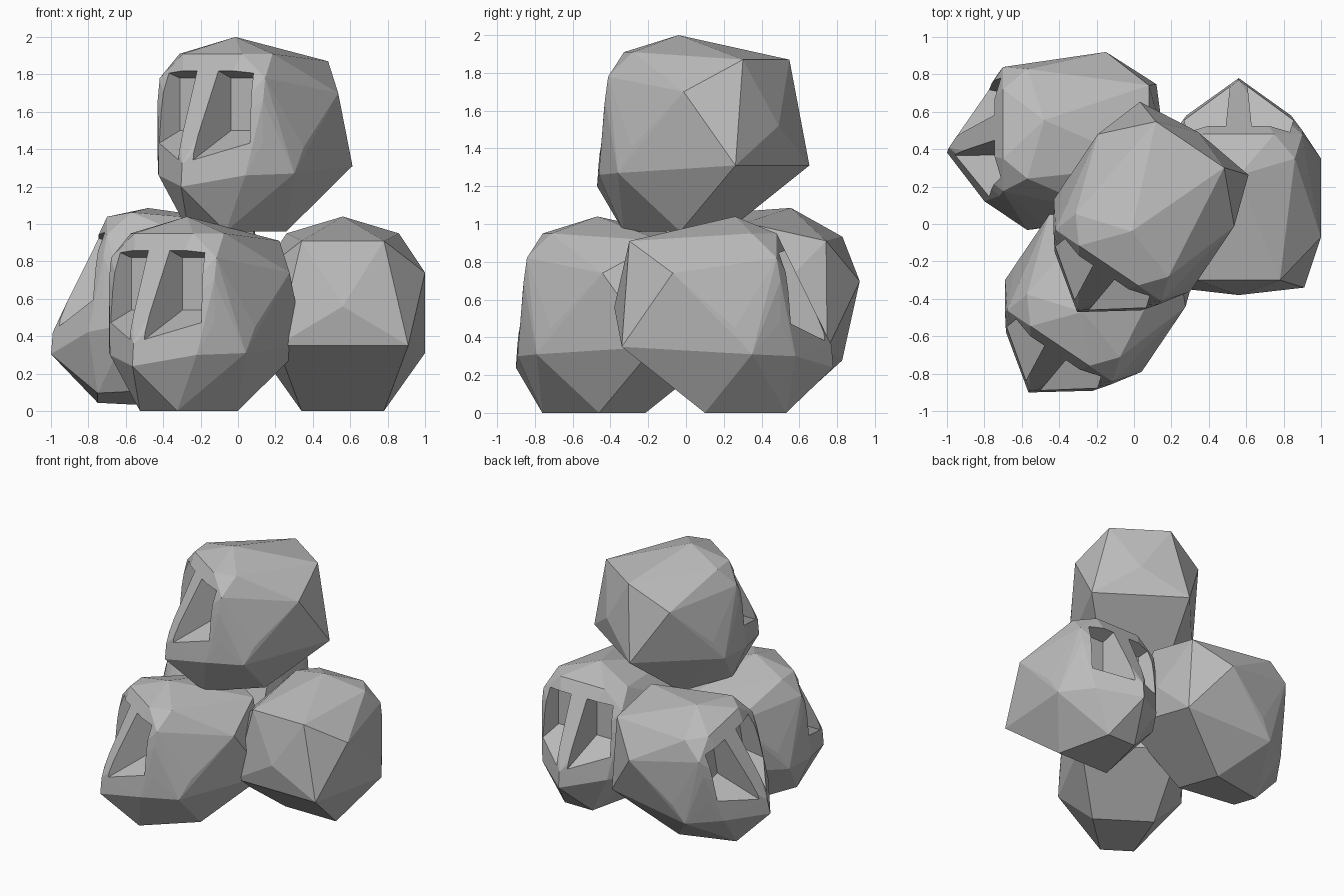
import bpy, bmesh
from math import radians
from mathutils import Matrix

cube = bpy.data.objects.get("Cube")
if cube:
    bpy.data.objects.remove(cube)

grey = bpy.data.materials.new("stone_grey")
grey.use_nodes = True
colour = (0.5, 0.5, 0.5, 1)
grey.diffuse_color = colour
grey.node_tree.nodes["Principled BSDF"].inputs["Base Color"].default_value = colour


def hull(name, points, mirror=True):
    """Faceted solid wrapped around points, mirrored across x."""
    bm = bmesh.new()
    for x, y, z in points:
        bm.verts.new((x, y, z))
        if mirror and x:
            bm.verts.new((-x, y, z))
    bmesh.ops.convex_hull(bm, input=bm.verts)
    bmesh.ops.delete(bm, geom=[v for v in bm.verts if not v.link_faces], context='VERTS')
    bmesh.ops.recalc_face_normals(bm, faces=bm.faces)
    mesh = bpy.data.meshes.new(name)
    bm.to_mesh(mesh)
    bm.free()
    mesh.materials.append(grey)
    ob = bpy.data.objects.new(name, mesh)
    bpy.context.collection.objects.link(ob)
    return ob


# Skull: crown, brow, back, temples, cheeks, nose ridge, jaw and flat underside
skull = hull("skull", [
    (0, -.06, 1.04), (.30, -.15, .95), (.19, -.28, .95), (.34, -.28, .82),
    (.22, .50, .91), (.44, .27, .74), (0, .58, .56), (.35, .54, .35),
    (.44, -.06, .45), (.44, -.15, .31), (.34, -.30, .70), (.34, -.30, .48),
    (0, -.36, .75), (0, -.49, .50), (.28, -.38, .30), (0, -.57, .36),
    (0, -.58, .24), (.22, .10, 0), (.12, -.33, 0)])


def cut_pair(name, rings):
    """Cut a tapered block out of the skull on each side; rings are y, x0, x1, z0, z1."""
    for side in (1, -1):
        cutter = hull(name, [(side * x, y, z) for y, x0, x1, z0, z1 in rings
                             for x in (x0, x1) for z in (z0, z1)], mirror=False)
        cutter.hide_render = True
        cut = skull.modifiers.new(name, 'BOOLEAN')
        cut.operation = 'DIFFERENCE'
        cut.solver = 'EXACT'
        cut.object = cutter
        bpy.context.view_layer.objects.active = skull
        bpy.ops.object.modifier_apply(modifier=cut.name)
        bpy.data.objects.remove(cutter)


# Eye sockets beside the nose ridge, with floors sloping down to the jaw
cut_pair("socket_cutter", [(-.70, .03, .40, .30, 1.0), (-.22, .08, .25, .54, .82)])

# Four copies in a heap: name, position, turn about z, sideways lean
heap = [("top", (.02, .01, .96), -34, 0),
        ("front", (-.24, -.42, 0), -34, 0),
        ("side", (.56, .20, 0), 180, 0),
        ("back", (-.42, .33, .07), -90, -12.5)]
for name, place, turn, lean in heap:
    ob = skull.copy()
    ob.name = name + "_skull"
    ob.matrix_world = (Matrix.Translation(place) @ Matrix.Rotation(radians(lean), 4, 'X')
                       @ Matrix.Rotation(radians(turn), 4, 'Z'))
    bpy.context.collection.objects.link(ob)
bpy.data.objects.remove(skull)
